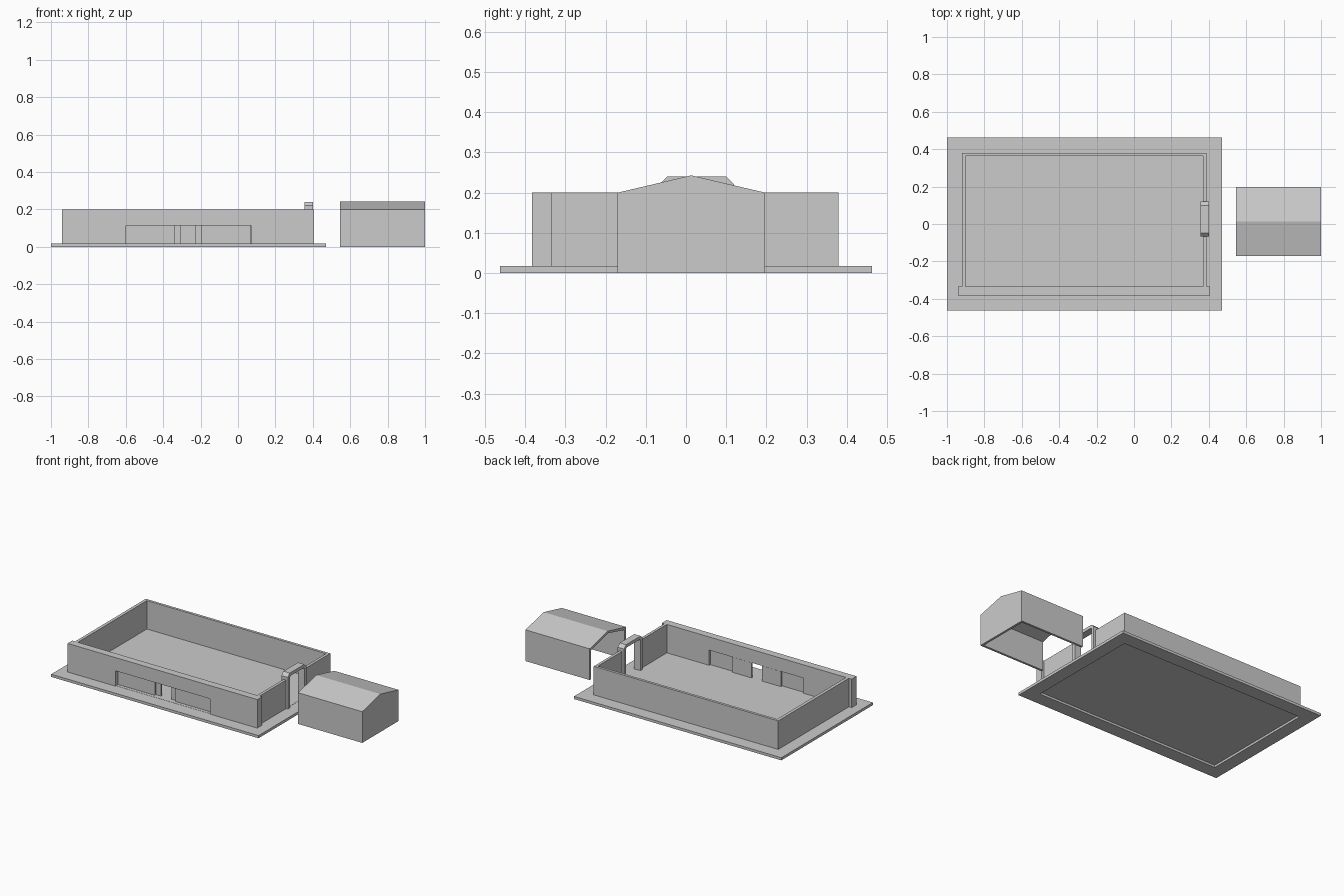
import bpy, bmesh
from mathutils import Vector

if "Cube" in bpy.data.objects:
    bpy.data.objects.remove(bpy.data.objects["Cube"])


def finish(bm, name):
    bmesh.ops.recalc_face_normals(bm, faces=bm.faces)
    mesh = bpy.data.meshes.new(name)
    bm.to_mesh(mesh)
    bm.free()
    obj = bpy.data.objects.new(name, mesh)
    bpy.context.collection.objects.link(obj)
    return obj


def box(name, x0, x1, y0, y1, z0, z1):
    bm = bmesh.new()
    bmesh.ops.create_cube(bm, size=1)
    for v in bm.verts:
        v.co = (x1 if v.co.x > 0 else x0, y1 if v.co.y > 0 else y0, z1 if v.co.z > 0 else z0)
    return finish(bm, name)


def prism(name, points, axis, a, b):
    """Extrude a 2D profile along x (points are y,z) or y (points are x,z)."""
    bm = bmesh.new()
    place = (lambda p: (a, p[0], p[1])) if axis == 'x' else (lambda p: (p[0], a, p[1]))
    face = bm.faces.new([bm.verts.new(place(p)) for p in points])
    ext = bmesh.ops.extrude_face_region(bm, geom=[face], use_keep_orig=True)
    move = Vector((b - a, 0, 0)) if axis == 'x' else Vector((0, b - a, 0))
    bmesh.ops.translate(bm, vec=move, verts=[g for g in ext['geom'] if isinstance(g, bmesh.types.BMVert)])
    return finish(bm, name)


def rect_ring(name, outer, inner, z0, z1):
    """Rectangular slab with a rectangular hole."""
    bm = bmesh.new()
    loops = []
    for (x0, x1, y0, y1), z in ((outer, z0), (outer, z1), (inner, z1), (inner, z0)):
        loops.append([bm.verts.new((x, y, z)) for x, y in ((x0, y0), (x1, y0), (x1, y1), (x0, y1))])
    for k in range(4):
        a, b = loops[k], loops[(k + 1) % 4]
        for i in range(4):
            j = (i + 1) % 4
            bm.faces.new((a[i], a[j], b[j], b[i]))
    return finish(bm, name)


BASE, TOP = 0.017, 0.2
CX = -0.267  # building symmetry axis

# Pavement around the building and the raised floor inside it
rect_ring("pavement", (-1, 0.47, -0.463, 0.463), (-0.915, 0.385, -0.375, 0.375), 0, BASE)
box("floor", -0.92, 0.388, -0.378, 0.378, BASE - 0.003, BASE + 0.001)

# Front wall with one wide entrance opening
prism("front_wall", [(-0.94, BASE), (-0.94, TOP), (0.405, TOP), (0.405, BASE),
                     (0.07, BASE), (0.07, 0.115), (-0.6, 0.115), (-0.6, BASE)], 'y', -0.383, -0.335)

# Back and side walls; the right wall is split by the side gate
box("back_wall", -0.92, 0.388, 0.363, 0.38, BASE, TOP)
box("left_wall", -0.92, -0.9, -0.335, 0.363, BASE, TOP)
box("right_wall_front", 0.37, 0.388, -0.335, -0.06, BASE, TOP)
box("right_wall_back", 0.37, 0.388, 0.115, 0.363, BASE, TOP)

# Entrance: fixed panels and sliding doors, mirrored about the axis
for side, s in (("left", -1), ("right", 1)):
    for name, a, b, y0, y1 in (("fixed_panel", 0.073, 0.335, -0.357, -0.347),
                               ("sliding_door", 0.038, 0.172, -0.345, -0.334)):
        xs = sorted((CX + s * a, CX + s * b))
        box(f"{side}_{name}", xs[0], xs[1], y0, y1, BASE, 0.115)

# Side gate portal with chamfered top corners
prism("side_gate_portal", [(-0.067, BASE), (-0.067, 0.22), (-0.047, 0.24), (0.1, 0.24), (0.12, 0.22), (0.12, BASE),
                           (0.1, BASE), (0.1, 0.213), (0.093, 0.22), (-0.04, 0.22), (-0.047, 0.213), (-0.047, BASE)],
      'x', 0.355, 0.4)

# Storage shed: gabled shell without floor, open towards the building
shell = [(-0.17, 0), (-0.17, TOP), (0.013, 0.243), (0.197, TOP), (0.197, 0)]
t = 0.014
inner = [(0.197 - t, 0), (0.197 - t, TOP - t), (0.013, 0.243 - t), (-0.17 + t, TOP - t), (-0.17 + t, 0)]
prism("shed_shell", shell + inner, 'x', 0.545, 1 - t)
prism("shed_end_wall", shell, 'x', 1 - t, 1)
